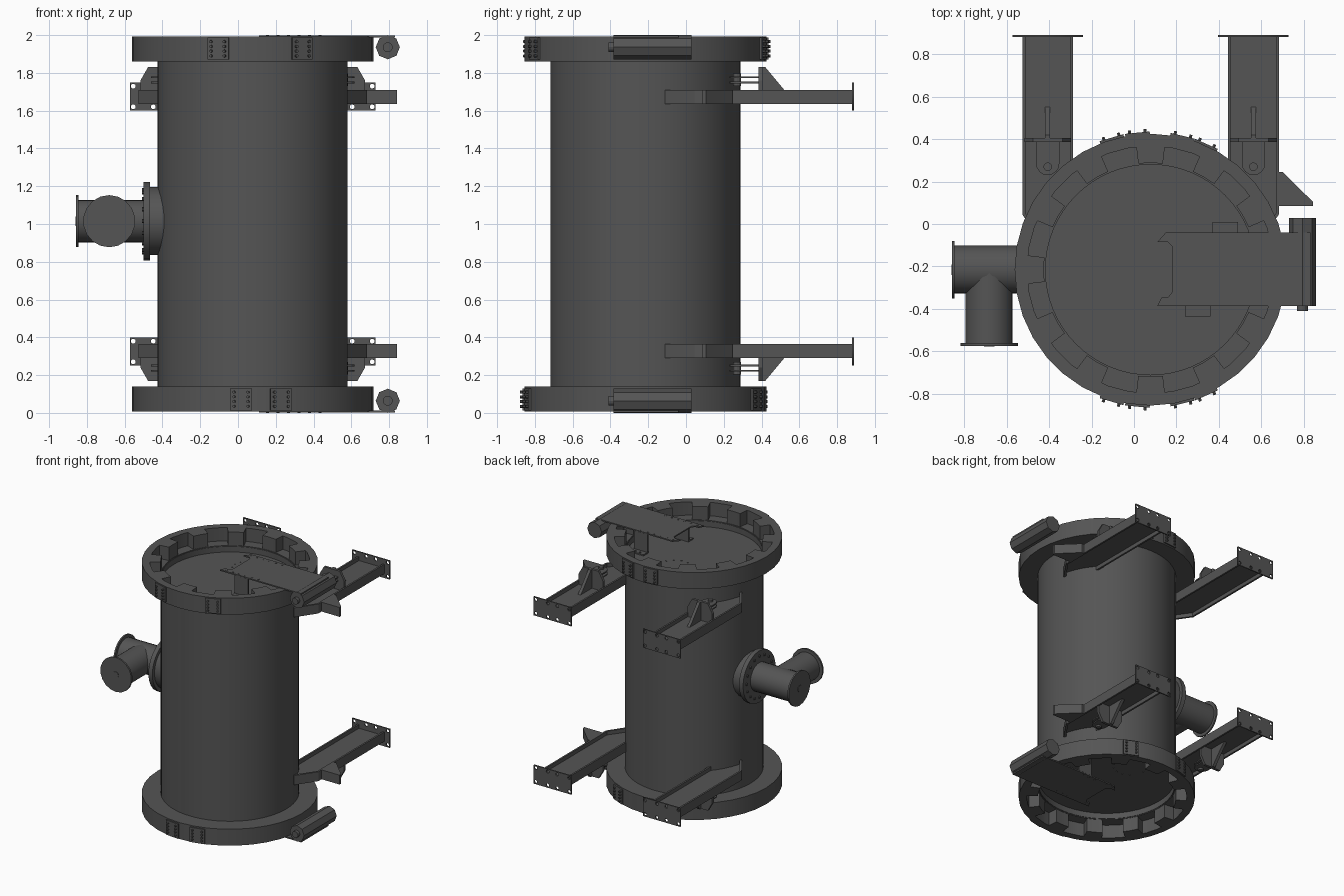
import bpy, bmesh, math
from mathutils import Matrix, Vector

if "Cube" in bpy.data.objects:
    bpy.data.objects.remove(bpy.data.objects["Cube"])

CX, CY = 0.078, -0.215          # vessel axis
R_BODY, R_RING = 0.503, 0.64

mat = bpy.data.materials.new("dark grey steel")
mat.use_nodes = True
GREY = (0.09, 0.09, 0.09, 1)
mat.diffuse_color = GREY
bsdf = next(n for n in mat.node_tree.nodes if n.type == 'BSDF_PRINCIPLED')
bsdf.inputs["Base Color"].default_value = GREY
bsdf.inputs["Roughness"].default_value = 0.6


def emit(name, bm, smooth=False):
    bmesh.ops.recalc_face_normals(bm, faces=bm.faces)
    me = bpy.data.meshes.new(name)
    bm.to_mesh(me)
    me.materials.append(mat)
    ob = bpy.data.objects.new(name, me)
    bpy.context.collection.objects.link(ob)
    if smooth:
        bpy.ops.object.select_all(action='DESELECT')
        ob.select_set(True)
        bpy.context.view_layer.objects.active = ob
        bpy.ops.object.shade_smooth_by_angle(angle=math.radians(30))
    return ob


def flip(bm, axis, centre):
    """Mirror a bmesh across the plane axis = centre."""
    for v in bm.verts:
        v.co[axis] = 2 * centre - v.co[axis]


def emit_top_bottom(name, bm, smooth=False):
    emit("upper_" + name, bm, smooth)
    flip(bm, 2, 1.0)
    emit("lower_" + name, bm, smooth)
    flip(bm, 2, 1.0)


def emit_four(name, bm):
    emit_top_bottom("left_" + name, bm)
    flip(bm, 0, CX)
    emit_top_bottom("right_" + name, bm)


def box(bm, x0, x1, y0, y1, z0, z1, m=Matrix()):
    mid = Vector(((x0 + x1) / 2, (y0 + y1) / 2, (z0 + z1) / 2))
    size = Matrix.Diagonal((x1 - x0, y1 - y0, z1 - z0, 1))
    bmesh.ops.create_cube(bm, size=1, matrix=m @ Matrix.Translation(mid) @ size)


def cyl(bm, p, q, r, n=16, m=Matrix()):
    """Cylinder between points p and q."""
    p, q = Vector(p), Vector(q)
    rot = (q - p).to_track_quat('Z', 'Y').to_matrix().to_4x4()
    bmesh.ops.create_cone(bm, cap_ends=True, segments=n, radius1=r, radius2=r,
                          depth=(q - p).length,
                          matrix=m @ Matrix.Translation((p + q) / 2) @ rot)


def prism(bm, pts, axis, a, b):
    """Extrude a flat outline along an axis from a to b."""
    def at(p, h):
        c = list(p)
        c.insert(axis, h)
        return bm.verts.new(c)
    lo, hi = [at(p, a) for p in pts], [at(p, b) for p in pts]
    bm.faces.new(lo[::-1])
    bm.faces.new(hi)
    for i in range(len(pts)):
        j = (i + 1) % len(pts)
        bm.faces.new((lo[i], lo[j], hi[j], hi[i]))


def lathe(bm, prof, n):
    """Closed (r, z) profile turned about the vessel axis."""
    vs = [bm.verts.new((CX + r, CY, z)) for r, z in prof]
    es = [bm.edges.new((vs[i - 1], vs[i])) for i in range(len(vs))]
    bmesh.ops.spin(bm, geom=vs + es, cent=(CX, CY, 0), axis=(0, 0, 1),
                   angle=math.tau, steps=n)
    bmesh.ops.remove_doubles(bm, verts=bm.verts, dist=1e-5)


def around(deg):
    """Frame on the vessel axis whose -y points out at deg from the front."""
    return Matrix.Translation((CX, CY, 0)) @ Matrix.Rotation(math.radians(deg), 4, 'Z')


# Vessel shell with recessed ends
bm = bmesh.new()
ri = R_BODY - 0.008
lathe(bm, [(ri, 1.83), (ri, 1.88), (R_BODY, 1.88), (R_BODY, 0.12), (ri, 0.12), (ri, 0.17)], 64)
emit("vessel_shell", bm, True)

# Door discs with a small bolt circle
bm = bmesh.new()
cyl(bm, (CX, CY, 1.79), (CX, CY, 1.835), ri + 0.002, 64)
for k in range(14):
    a = math.tau * k / 14
    x, y = 0.07 + 0.125 * math.cos(a), 0.04 + 0.125 * math.sin(a)
    cyl(bm, (x, y, 1.83), (x, y, 1.838), 0.006, 6)
emit_top_bottom("door", bm)

# Locking rings: rim, floor and inward teeth
bm = bmesh.new()
lathe(bm, [(0.5, 1.86), (R_RING, 1.86), (R_RING, 1.992), (0.582, 1.992), (0.582, 1.885), (0.5, 1.885)], 36)
for k in range(12):
    pts = []
    for r, s in ((R_BODY, 1), (0.584, 1)):
        row = [math.radians(30 * k + d) for d in (-6.6, 0, 6.6)]
        row = row if r == R_BODY else row[::-1]
        pts += [(CX + r * math.cos(a), CY + r * math.sin(a)) for a in row]
    prism(bm, pts, 2, 1.88, 1.992)
emit_top_bottom("locking_ring", bm, True)

# Bolted pads on the ring rims
PADS_A, PADS_B = (-16.5, 24), (-5.5, 13.5)
for name, front, back in (("upper", PADS_A, PADS_B), ("lower", PADS_B, PADS_A)):
    bm = bmesh.new()
    for deg in list(front) + [180 - d for d in back]:
        m = around(deg)
        box(bm, -0.058, 0.058, -0.648, -0.62, 1.87, 1.988, m)
        for x in (-0.037, 0.037):
            for z in (1.89, 1.915, 1.94, 1.965):
                cyl(bm, (x, -0.64, z), (x, -0.662, z), 0.008, 6, m)
    if name == "lower":
        flip(bm, 2, 1.0)
    emit(name + "_ring_pads", bm)

# Door arms: notched plate, bolts and angle feet
bm = bmesh.new()
arm = [(0.83, -0.04), (0.15, -0.04), (0.11, -0.085), (0.16, -0.085), (0.18, -0.105),
       (0.18, -0.32), (0.16, -0.345), (0.13, -0.345), (0.11, -0.385), (0.83, -0.385)]
prism(bm, arm, 2, 1.988, 1.998)
for i in range(6):
    for y in (-0.06, -0.365):
        x = 0.155 + 0.056 * i
        cyl(bm, (x, y, 1.99), (x, y, 2.0), 0.008, 8)
emit_top_bottom("door_arm", bm)

bm = bmesh.new()
for x, y, s in ((0.37, -0.045, 1), (0.24, -0.38, -1)):
    box(bm, x, x + 0.12, y - 0.006, y + 0.006, 1.83, 1.99)
    box(bm, x, x + 0.12, min(y, y + s * 0.055), max(y, y + s * 0.055), 1.83, 1.845)
    for dx in (0.04, 0.08):
        cyl(bm, (x + dx, y + s * 0.04, 1.84), (x + dx, y + s * 0.04, 1.852), 0.007, 6)
emit_top_bottom("arm_feet", bm)

# Hinge barrels and pins
bm = bmesh.new()
cyl(bm, (0.793, -0.385, 1.936), (0.793, 0.028, 1.936), 0.064, 8)
cyl(bm, (0.793, -0.41, 1.936), (0.793, -0.38, 1.936), 0.026, 12)
emit_top_bottom("hinge_barrel", bm)

# Support beams: web on its side between two flanges
bm = bmesh.new()
prism(bm, [(0.447, 0.88), (0.678, 0.88), (0.678, 0.05), (0.575, -0.1), (0.5, -0.1), (0.447, 0.1)],
      2, 1.665, 1.68)
prism(bm, [(0.668, 0.88), (0.682, 0.88), (0.682, 0.045), (0.575, -0.112), (0.56, -0.1), (0.668, 0.05)],
      2, 1.635, 1.71)
box(bm, 0.443, 0.457, 0.1, 0.88, 1.635, 1.71)
emit_four("support_beam", bm)

# Beam end plates with bolt holes
BX = 0.5625
cu = bpy.data.curves.new("end_plate_outline", 'CURVE')
cu.dimensions, cu.fill_mode, cu.extrude = '2D', 'BOTH', 0.005
loops = [[(-0.166, -0.075), (0.166, -0.075), (0.166, 0.075), (-0.166, 0.075)]]
for x in (-0.148, -0.042, 0.042, 0.148):
    for z in (-0.055, 0.055):
        loops.append([(x + 0.013 * math.cos(a * math.tau / 10), z + 0.013 * math.sin(a * math.tau / 10))
                      for a in range(10)])
for loop in loops:
    sp = cu.splines.new('POLY')
    sp.points.add(len(loop) - 1)
    sp.use_cyclic_u = True
    for p, (x, z) in zip(sp.points, loop):
        p.co = (x, z, 0, 1)
tmp = bpy.data.objects.new("end_plate_outline", cu)
bm = bmesh.new()
bm.from_mesh(tmp.to_mesh())
tmp.to_mesh_clear()
bpy.data.objects.remove(tmp)
bmesh.ops.remove_doubles(bm, verts=bm.verts, dist=1e-5)
bmesh.ops.transform(bm, verts=bm.verts, matrix=Matrix.Translation((BX, 0.885, 1.675))
                    @ Matrix.Rotation(math.pi / 2, 4, 'X'))
emit_four("beam_end_plate", bm)

# Lug brackets: chamfered cross plate, rib, paired lugs and pin
bm = bmesh.new()
prism(bm, [(BX - 0.11, 1.665), (BX + 0.11, 1.665), (BX + 0.11, 1.76), (BX + 0.07, 1.83),
           (BX - 0.07, 1.83), (BX - 0.11, 1.76)], 1, 0.385, 0.405)
prism(bm, [(0.4, 1.67), (0.56, 1.67), (0.52, 1.71), (0.42, 1.83), (0.4, 1.83)], 0, BX - 0.012, BX + 0.012)
tip = [(BX + 0.055 * math.cos(math.pi * i / 8), 0.285 - 0.055 * math.sin(math.pi * i / 8))
       for i in range(9)]
for z in (1.745, 1.772):
    prism(bm, tip + [(BX - 0.055, 0.39), (BX + 0.055, 0.39)], 2, z, z + 0.01)
cyl(bm, (BX, 0.27, 1.73), (BX, 0.27, 1.797), 0.02, 12)
emit_four("beam_lug", bm)

# Side wings on the hinge-side beams
bm = bmesh.new()
prism(bm, [(0.675, 0.245), (0.7, 0.245), (0.842, 0.105), (0.842, 0.085), (0.675, 0.085)], 2, 1.635, 1.71)
emit_top_bottom("beam_wing", bm)

# Side nozzle: tee pipe, flanges and bolts
ZN, XB = 1.015, -0.682
bm = bmesh.new()
cyl(bm, (-0.85, CY, ZN), (-0.38, CY, ZN), 0.113, 24)
cyl(bm, (XB, -0.565, ZN), (XB, CY, ZN), 0.111, 24)
emit("nozzle_tee", bm, True)

bm = bmesh.new()
cyl(bm, (-0.5, CY, ZN), (-0.465, CY, ZN), 0.207, 24)
cyl(bm, (-0.465, CY, ZN), (-0.38, CY, ZN), 0.18, 24)
for k in range(16):
    a = math.tau * k / 16
    y, z = CY + 0.165 * math.cos(a), ZN + 0.165 * math.sin(a)
    cyl(bm, (-0.508, y, z), (-0.48, y, z), 0.011, 6)
emit("nozzle_mount_flange", bm, True)

bm = bmesh.new()
cyl(bm, (-0.857, CY, ZN), (-0.845, CY, ZN), 0.138, 18)
cyl(bm, (-0.86, CY, ZN), (-0.85, CY, ZN), 0.025, 12)
cyl(bm, (XB, -0.574, ZN), (XB, -0.56, ZN), 0.138, 18)
cyl(bm, (XB, -0.577, ZN), (XB, -0.57, ZN), 0.025, 12)
emit("nozzle_end_covers", bm, True)
